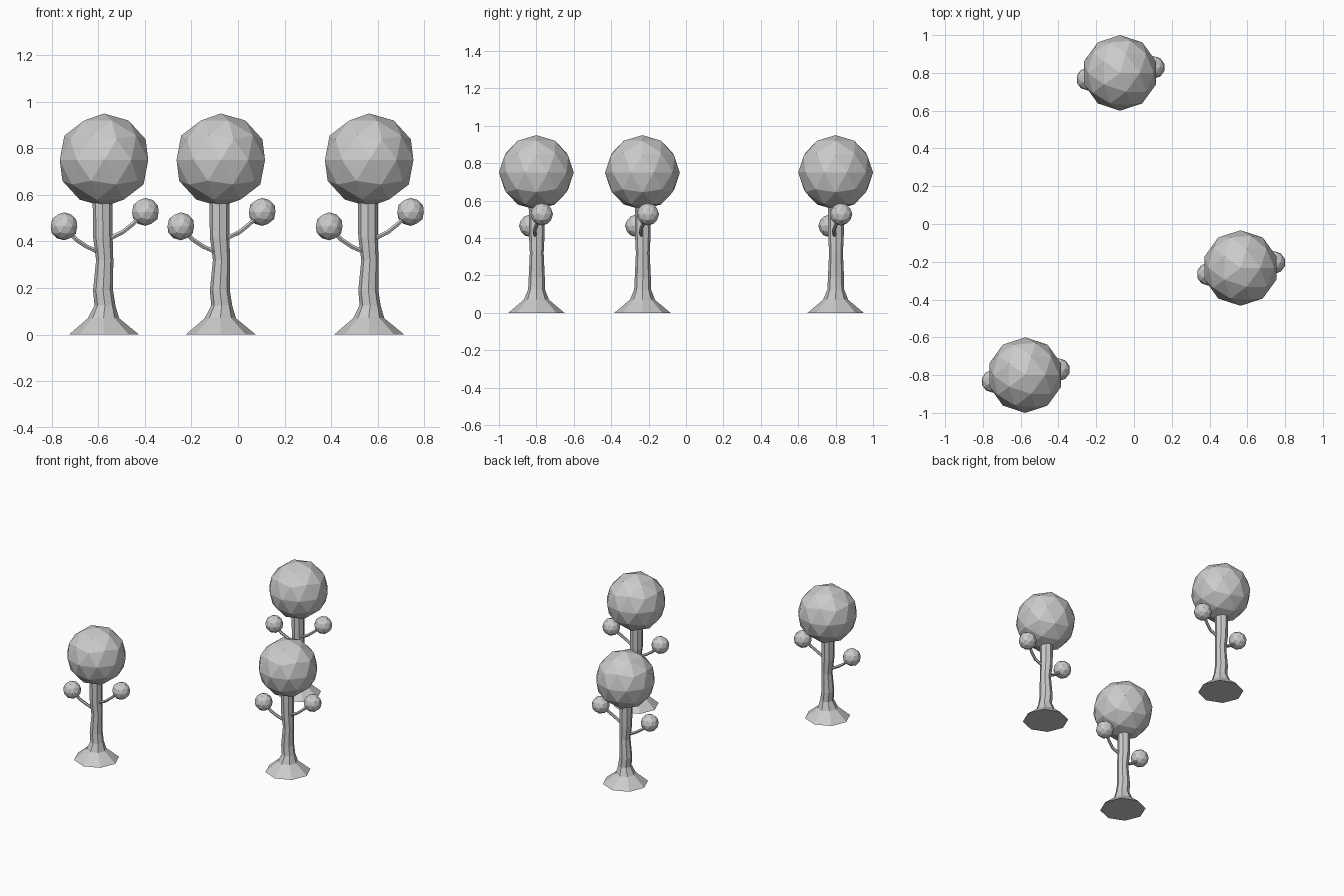
import bpy, bmesh
from math import cos, sin, pi

if "Cube" in bpy.data.objects:
    bpy.data.objects.remove(bpy.data.objects["Cube"])


def add_object(name, data, location):
    obj = bpy.data.objects.new(name, data)
    obj.location = location
    bpy.context.collection.objects.link(obj)
    return obj


def ball_mesh(name, radius):
    mesh = bpy.data.meshes.new(name)
    bm = bmesh.new()
    bmesh.ops.create_icosphere(bm, subdivisions=2, radius=radius)
    bm.to_mesh(mesh)
    bm.free()
    return mesh


def trunk_mesh(name, rings, sides=8):
    """Loft octagonal rings given as (z, centre x, centre y, radius)."""
    mesh = bpy.data.meshes.new(name)
    bm = bmesh.new()
    loops = []
    for z, cx, cy, r in rings:
        loops.append([bm.verts.new((cx + r * cos(2 * pi * i / sides),
                                    cy + r * sin(2 * pi * i / sides), z))
                      for i in range(sides)])
    for a, b in zip(loops, loops[1:]):
        for i in range(sides):
            j = (i + 1) % sides
            bm.faces.new((a[i], a[j], b[j], b[i]))
    bm.faces.new(loops[0][::-1])
    bm.faces.new(loops[-1])
    bm.to_mesh(mesh)
    bm.free()
    return mesh


def branch_curve(name, points, radius=0.01):
    curve = bpy.data.curves.new(name, 'CURVE')
    curve.dimensions = '3D'
    curve.bevel_depth = radius
    curve.bevel_resolution = 1
    curve.use_fill_caps = True
    spline = curve.splines.new('POLY')
    spline.use_smooth = False
    spline.points.add(len(points) - 1)
    for p, co in zip(spline.points, points):
        p.co = (*co, 1)
    return curve


# Flared, slightly crooked trunk
trunk = trunk_mesh("trunk", [
    (0.00, 0.000, 0.000, 0.150),
    (0.07, -0.002, 0.000, 0.067),
    (0.125, 0.004, 0.001, 0.045),
    (0.19, -0.004, 0.002, 0.043),
    (0.32, 0.003, 0.002, 0.037),
    (0.42, -0.005, 0.002, 0.042),
    (0.60, -0.006, 0.002, 0.043)])

# Foliage balls
crown = ball_mesh("crown", 0.20)
tuft = ball_mesh("tuft", 0.06)

# Curved side branches
left_branch = branch_curve("left_branch", [
    (0.0, 0.0, 0.352), (-0.035, -0.002, 0.36), (-0.075, -0.010, 0.378),
    (-0.12, -0.022, 0.408), (-0.172, -0.033, 0.462)])
right_branch = branch_curve("right_branch", [
    (0.0, 0.0, 0.405), (0.035, -0.006, 0.418), (0.08, -0.010, 0.44),
    (0.12, 0.002, 0.472), (0.178, 0.029, 0.525)])

# Three identical trees
for n, (x, y) in enumerate([(-0.576, -0.80), (-0.074, 0.80), (0.564, -0.233)], 1):
    add_object(f"trunk_{n}", trunk, (x, y, 0))
    add_object(f"crown_{n}", crown, (x, y, 0.75))
    add_object(f"left_branch_{n}", left_branch, (x, y, 0))
    add_object(f"right_branch_{n}", right_branch, (x, y, 0))
    add_object(f"left_tuft_{n}", tuft, (x - 0.172, y - 0.033, 0.465))
    add_object(f"right_tuft_{n}", tuft, (x + 0.178, y + 0.029, 0.527))
